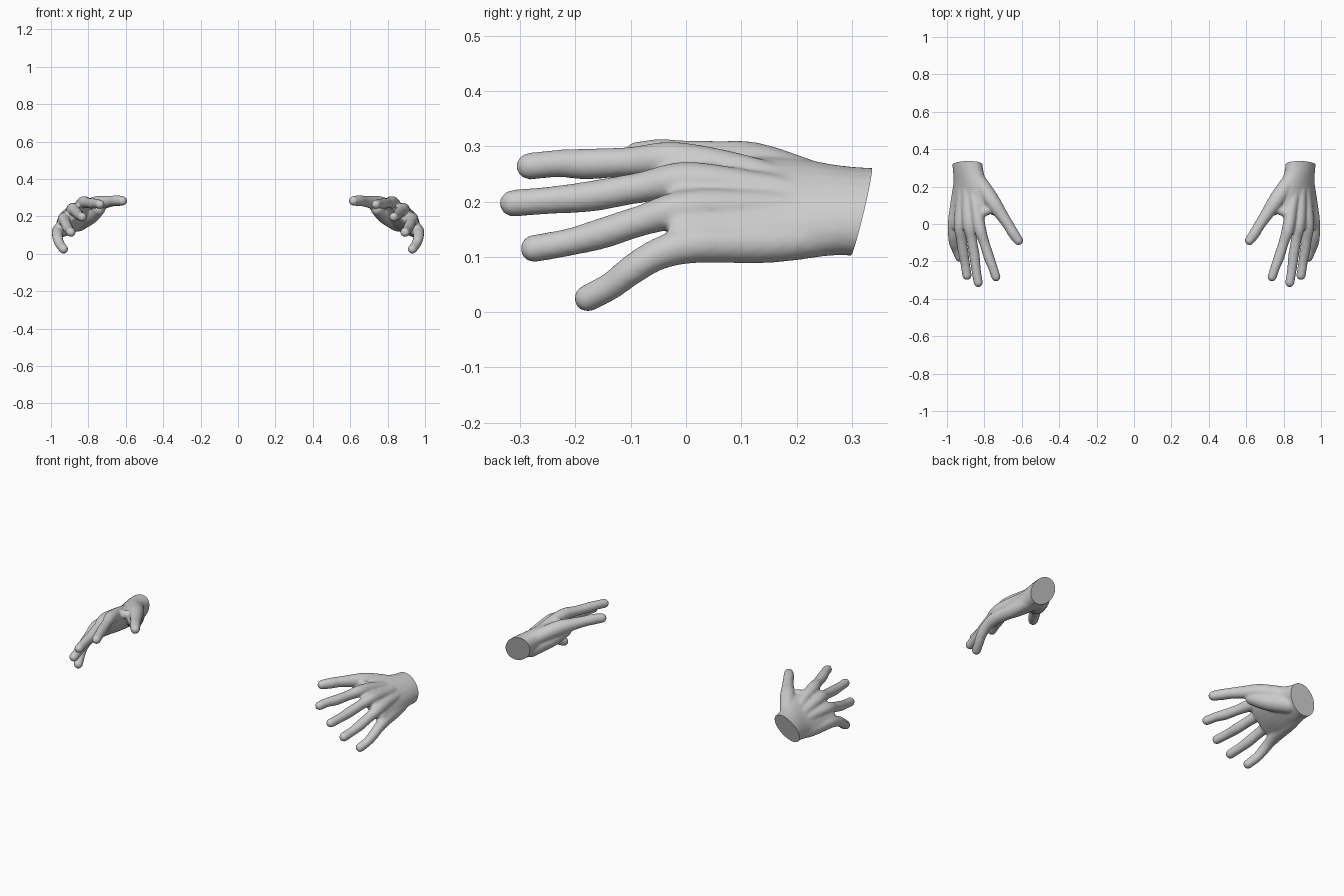
import bpy, bmesh
from math import sin, cos, pi
from mathutils import Vector, Matrix

cube = bpy.data.objects.get("Cube")
if cube:
    bpy.data.objects.remove(cube, do_unlink=True)

SIDES = 24

skin = bpy.data.materials.new("pale_grey")
skin.use_nodes = True
skin.diffuse_color = (0.6, 0.6, 0.6, 1)
skin.node_tree.nodes["Principled BSDF"].inputs["Base Color"].default_value = (0.6, 0.6, 0.6, 1)


def spline(keys, steps=5):
    """Smooth interpolation through key vectors."""
    k = [Vector(p) for p in keys]
    k = [k[0] * 2 - k[1]] + k + [k[-1] * 2 - k[-2]]
    out = []
    for a, b, c, d in zip(k, k[1:], k[2:], k[3:]):
        for s in range(steps):
            t = s / steps
            out.append((b * 2 + (c - a) * t + (a * 2 - b * 5 + c * 4 - d) * t ** 2
                        + (b * 3 - a - c * 3 + d) * t ** 3) * 0.5)
    return out + [k[-2]]


def loft(bm, frames):
    """Closed tube through rings given as (centre, axis, axis)."""
    angles = [2 * pi * i / SIDES for i in range(SIDES)]
    rings = [[bm.verts.new(c + u * cos(a) + v * sin(a)) for a in angles] for c, u, v in frames]
    for lo, hi in zip(rings, rings[1:]):
        for i in range(SIDES):
            j = (i + 1) % SIDES
            bm.faces.new((lo[i], lo[j], hi[j], hi[i]))
    bm.faces.new(rings[0][::-1])
    bm.faces.new(rings[-1])


def limb(bm, keys):
    """Round-ended tapered tube through (x, y, z, radius) keys."""
    pts = spline(keys)
    frames = []
    for i, p in enumerate(pts):
        tangent = (pts[min(i + 1, len(pts) - 1)] - pts[max(i - 1, 0)]).to_3d()
        q = tangent.to_track_quat('Z', 'Y')
        r = p[3] + 0.001
        frames.append((p.to_3d(), q @ Vector((r, 0, 0)), q @ Vector((0, r, 0))))
    loft(bm, frames)
    for p in (pts[0], pts[-1]):
        bmesh.ops.create_icosphere(bm, subdivisions=3, radius=p[3] + 0.001,
                                   matrix=Matrix.Translation(p.to_3d()))


bm = bmesh.new()

# Palm and wrist: tilted ellipses given as (y, x, z, half width, half thickness)
palm = spline([(-0.03, .898, .2, .11, .025), (0, .897, .198, .122, .037),
               (.1, .885, .187, .125, .05), (.2, .875, .188, .113, .06),
               (.28, .886, .184, .096, .064), (.34, .893, .18, .094, .066),
               (.4, .893, .18, .095, .067)])
across, outward = Vector((1, 0, -1)).normalized(), Vector((1, 0, 1)).normalized()
loft(bm, [(Vector((s[1], s[0], s[2])), across * s[3], outward * s[4]) for s in palm])

# Index finger
limb(bm, [(.738, -.283, .264, .0235), (.756, -.23, .269, .024), (.775, -.18, .268, .027),
          (.8, -.1, .272, .026), (.825, -.02, .275, .032), (.845, .1, .255, .03), (.87, .25, .21, .03)])
# Middle finger
limb(bm, [(.833, -.313, .197, .0235), (.845, -.24, .203, .024), (.853, -.17, .21, .027),
          (.868, -.08, .226, .027), (.882, 0, .237, .034), (.89, .12, .225, .03), (.89, .27, .2, .03)])
# Ring finger
limb(bm, [(.893, -.275, .115, .024), (.903, -.21, .127, .024), (.913, -.15, .143, .027),
          (.923, -.08, .166, .027), (.93, 0, .187, .033), (.92, .13, .19, .03), (.905, .28, .18, .03)])
# Little finger
limb(bm, [(.932, -.178, .025, .0235), (.95, -.135, .048, .024), (.962, -.1, .075, .026),
          (.966, -.05, .105, .028), (.96, .02, .123, .033), (.94, .15, .125, .035), (.92, .27, .14, .035)])
# Thumb
limb(bm, [(.618, -.088, .283, .0245), (.645, -.05, .284, .028), (.672, -.005, .282, .028),
          (.712, .055, .276, .033), (.757, .12, .266, .041), (.812, .2, .24, .042), (.868, .27, .21, .045)])
# Thumb pad and the web beside it
limb(bm, [(.745, .08, .24, .035), (.79, .15, .205, .045), (.855, .25, .17, .05)])
limb(bm, [(.745, .085, .265, .022), (.79, .07, .265, .024), (.83, .05, .265, .026)])

mesh = bpy.data.meshes.new("hand_parts")
bm.to_mesh(mesh)
bm.free()
left = bpy.data.objects.new("left_hand", mesh)
bpy.context.collection.objects.link(left)

# Fuse the parts into one soft skin
remesh = left.modifiers.new("fuse", 'REMESH')
remesh.mode = 'VOXEL'
remesh.voxel_size = 0.006
soften = left.modifiers.new("soften", 'SMOOTH')
soften.factor = 0.5
soften.iterations = 6
bpy.context.view_layer.update()
graph = bpy.context.evaluated_depsgraph_get()
fused = bpy.data.meshes.new_from_object(left.evaluated_get(graph))
left.modifiers.clear()

# Slanted flat cut at the wrist
bm = bmesh.new()
bm.from_mesh(fused)
for f in bm.faces:
    f.smooth = True
cut = bmesh.ops.bisect_plane(bm, geom=bm.verts[:] + bm.edges[:] + bm.faces[:], dist=1e-5,
                             plane_co=(.893, .317, .18), plane_no=(-.06, .967, -.25), clear_outer=True)
rim = [e for e in cut["geom_cut"] if isinstance(e, bmesh.types.BMEdge)]
for f in bmesh.ops.edgeloop_fill(bm, edges=rim)["faces"]:
    f.smooth = False
for e in rim:
    e.smooth = False
bmesh.ops.recalc_face_normals(bm, faces=bm.faces[:])
bm.to_mesh(fused)
bm.free()
fused.materials.clear()
fused.materials.append(skin)
left.data = fused

# Mirrored hand
other = fused.copy()
other.transform(Matrix.Scale(-1, 4, (1, 0, 0)))
other.flip_normals()
right = bpy.data.objects.new("right_hand", other)
bpy.context.collection.objects.link(right)
